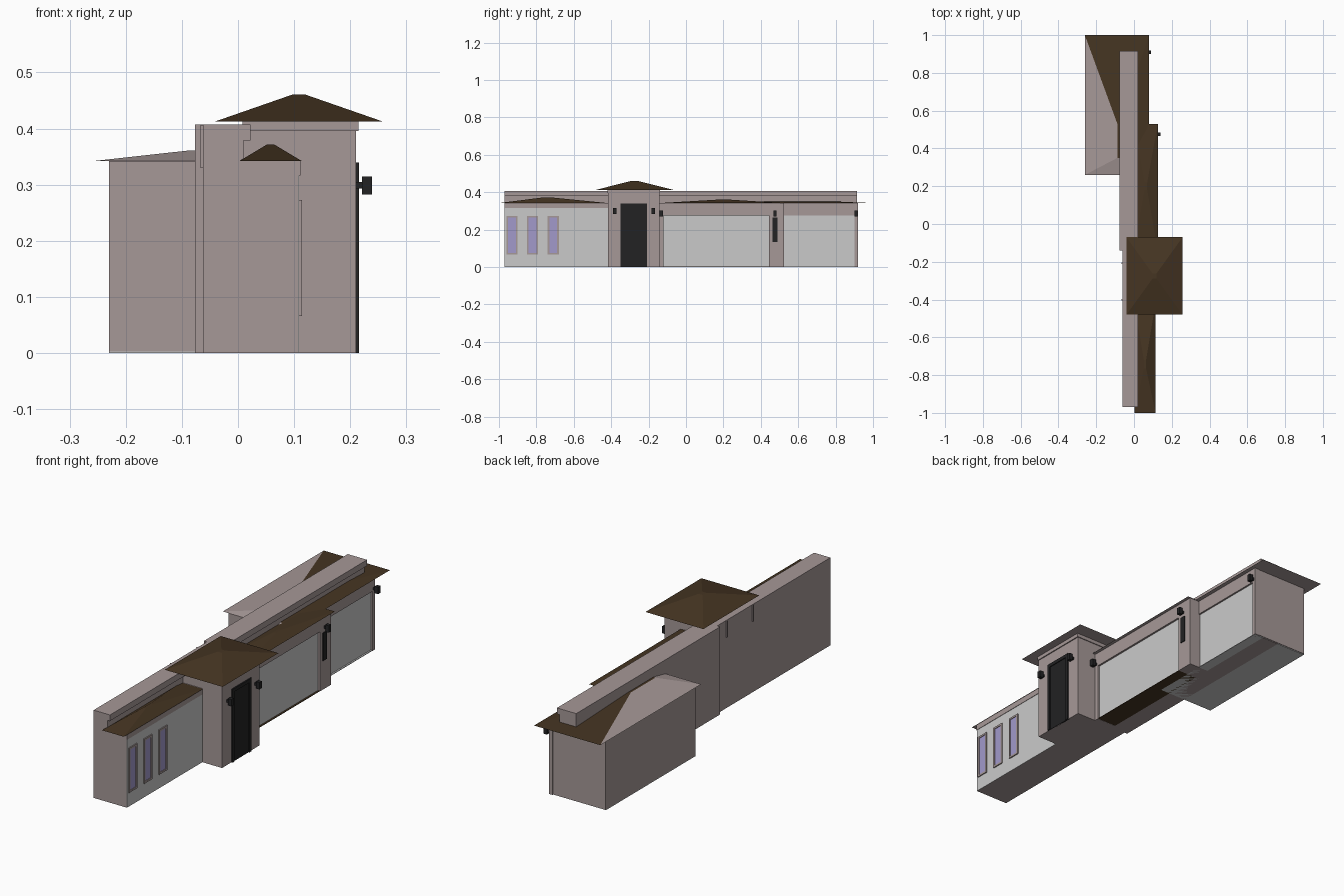
import bpy, bmesh


def mat(name, r, g, b):
    m = bpy.data.materials.new(name)
    m.diffuse_color = (r, g, b, 1)
    return m


MAUVE = mat("mauve stucco", 0.38, 0.315, 0.31)
WHITE = mat("pale grey panel", 0.59, 0.59, 0.59)
BROWN = mat("brown roof", 0.06, 0.035, 0.016)
BLACK = mat("black metal", 0.016, 0.016, 0.017)
GLASS = mat("lilac glass", 0.36, 0.32, 0.60)


def finish(name, bm, mats):
    bmesh.ops.recalc_face_normals(bm, faces=bm.faces)
    me = bpy.data.meshes.new(name)
    bm.to_mesh(me)
    bm.free()
    for m in mats:
        me.materials.append(m)
    ob = bpy.data.objects.new(name, me)
    bpy.context.collection.objects.link(ob)
    return ob


def box(name, m, x0, x1, y0, y1, z0, z1):
    bm = bmesh.new()
    bmesh.ops.create_cube(bm, size=1)
    for v in bm.verts:
        v.co = ((x0 + x1) / 2 + v.co.x * (x1 - x0),
                (y0 + y1) / 2 + v.co.y * (y1 - y0),
                (z0 + z1) / 2 + v.co.z * (z1 - z0))
    return finish(name, bm, [m])


def hip(name, x0, x1, y0, y1, z0, z1, rx0, rx1, ry0, ry1, stucco=()):
    """Hip roof; sides run south, east, north, west. Soffit is stucco."""
    bm = bmesh.new()
    b = [bm.verts.new(p) for p in ((x0, y0, z0), (x1, y0, z0), (x1, y1, z0), (x0, y1, z0))]
    t = [bm.verts.new(p) for p in ((rx0, ry0, z1), (rx1, ry0, z1), (rx1, ry1, z1), (rx0, ry1, z1))]
    for i in range(4):
        j = (i + 1) % 4
        f = bm.faces.new((b[i], b[j], t[j], t[i]))
        f.material_index = 1 if i in stucco else 0
    bm.faces.new(t)
    bm.faces.new(b[::-1]).material_index = 1
    return finish(name, bm, [BROWN, MAUVE])


def lamp(x, y, z):
    """Wall lamp: bracket plus square lantern, facing +x."""
    box("lamp_bracket", BLACK, x - 0.002, x + 0.014, y - 0.004, y + 0.004, z - 0.006, z + 0.006)
    box("lamp_lantern", BLACK, x + 0.011, x + 0.029, y - 0.009, y + 0.009, z - 0.016, z + 0.016)


# Parapet walls with overhanging caps
for tag, x0, y0, y1 in (("front", -0.062, -0.97, -0.14), ("rear", -0.077, -0.14, 0.915)):
    box(tag + "_parapet_wall", MAUVE, x0, 0.01, y0, y1, 0, 0.379)
    box(tag + "_parapet_cap", MAUVE, x0, 0.022, y0, y1, 0.379, 0.407)

# Front wing with three windows
box("front_wing_wall", MAUVE, 0.0, 0.107, -0.97, -0.41, 0, 0.342)
box("front_wing_panel", WHITE, 0.106, 0.109, -0.97, -0.41, 0, 0.316)
box("front_wing_band", MAUVE, 0.10, 0.111, -0.971, -0.41, 0.316, 0.342)
for y in (-0.93, -0.82, -0.71):
    box("window_glass", GLASS, 0.107, 0.111, y - 0.022, y + 0.022, 0.075, 0.264)
    for s in (-1, 1):
        e = y + s * 0.0255
        box("window_jamb", MAUVE, 0.107, 0.114, e - 0.0045, e + 0.0045, 0.066, 0.273)
    for z in (0.0705, 0.2685):
        box("window_rail", MAUVE, 0.107, 0.114, y - 0.03, y + 0.03, z - 0.0045, z + 0.0045)
hip("front_wing_roof", 0.002, 0.114, -1.0, -0.42, 0.342, 0.372, 0.052, 0.064, -0.765, -0.72)

# Entrance tower with door and hip roof
box("tower", MAUVE, 0.0, 0.21, -0.417, -0.142, 0, 0.396)
box("tower_trim", MAUVE, 0.008, 0.215, -0.42, -0.138, 0.396, 0.413)
hip("tower_roof", -0.04, 0.257, -0.48, -0.07, 0.413, 0.461, 0.098, 0.119, -0.289, -0.262)
box("door", BLACK, 0.205, 0.212, -0.335, -0.222, 0, 0.325)
for y0, y1 in ((-0.349, -0.333), (-0.224, -0.208)):
    box("door_jamb", BLACK, 0.205, 0.216, y0, y1, 0, 0.34)
box("door_head", BLACK, 0.205, 0.216, -0.349, -0.208, 0.324, 0.34)
for y in (-0.40, -0.208):
    box("rear_rib", MAUVE, -0.067, -0.06, y - 0.004, y + 0.004, 0.33, 0.406)

# Middle wing: pale panel framed by pillars and a band
box("middle_floor", BROWN, 0.01, 0.109, -0.12, 0.445, 0, 0.003)
box("middle_panel", WHITE, 0.01, 0.101, -0.13, 0.45, 0.003, 0.30)
box("middle_band", MAUVE, 0.0, 0.11, -0.145, 0.525, 0.276, 0.342)
box("middle_pillar_south", MAUVE, 0.0, 0.11, -0.145, -0.121, 0, 0.276)
box("middle_pillar_north", MAUVE, 0.0, 0.11, 0.443, 0.525, 0, 0.276)
box("pillar_plaque", BLACK, 0.108, 0.114, 0.463, 0.489, 0.135, 0.264)
hip("middle_roof", 0.0, 0.126, -0.14, 0.53, 0.342, 0.361, 0.056, 0.07, 0.18, 0.22)

# Rear wing: deep block, framed panel, half stucco half brown roof
box("rear_floor", WHITE, -0.23, 0.059, 0.26, 0.915, 0, 0.003)
box("rear_block", MAUVE, -0.23, 0.048, 0.26, 0.918, 0.003, 0.342)
box("rear_panel", WHITE, 0.045, 0.052, 0.52, 0.905, 0.003, 0.28)
box("rear_band", MAUVE, 0.04, 0.06, 0.52, 0.92, 0.276, 0.342)
box("rear_pillar", MAUVE, 0.04, 0.06, 0.90, 0.92, 0, 0.276)
hip("rear_roof", -0.26, 0.08, 0.26, 1.0, 0.342, 0.361, -0.088, -0.08, 0.35, 0.53, stucco=(0, 3))

# Wall lamps
for x, y, z in ((0.21, -0.381, 0.299), (0.21, -0.175, 0.299),
                (0.11, -0.132, 0.287), (0.11, 0.476, 0.287), (0.06, 0.909, 0.287)):
    lamp(x, y, z)
